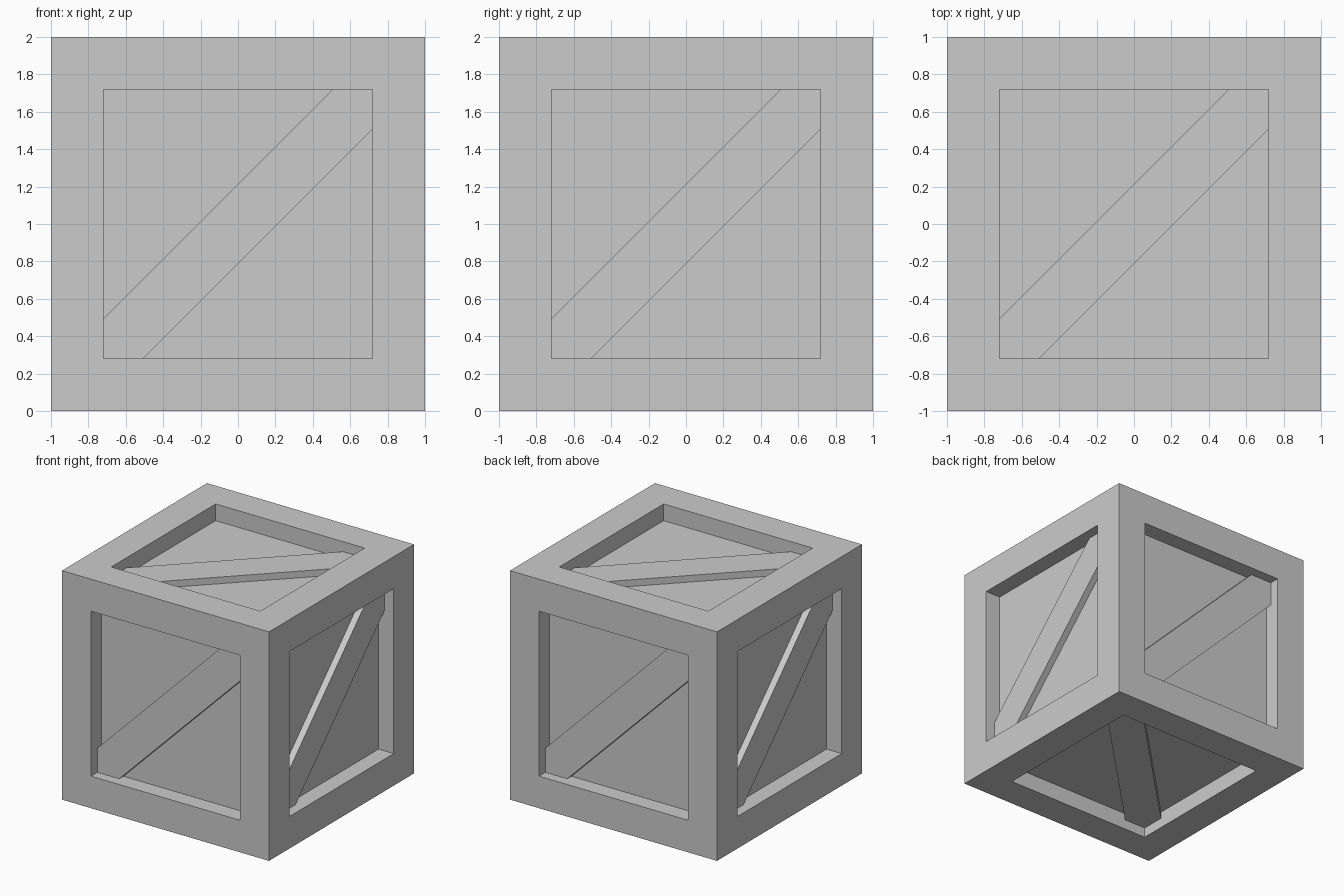
import bpy, bmesh
from math import radians
from mathutils import Matrix, Vector

if "Cube" in bpy.data.objects:
    bpy.data.objects.remove(bpy.data.objects["Cube"])

OPEN = 0.72      # half size of each panel opening
PANEL = 0.146    # panel depth below the frame
BRACE = 0.088    # brace face depth below the frame
CUT = 0.508      # where brace edges meet the opening


def make_object(name, bm):
    bmesh.ops.recalc_face_normals(bm, faces=bm.faces[:])
    mesh = bpy.data.meshes.new(name)
    bm.to_mesh(mesh)
    bm.free()
    obj = bpy.data.objects.new(name, mesh)
    obj.location.z = 1
    bpy.context.collection.objects.link(obj)
    return obj


# Crate body: cube with each side inset and sunk to leave a frame
bm = bmesh.new()
bmesh.ops.create_cube(bm, size=2)
sides = bm.faces[:]
bmesh.ops.inset_individual(bm, faces=sides, thickness=1 - OPEN, use_even_offset=True)
sunk = bmesh.ops.extrude_discrete_faces(bm, faces=sides)["faces"]
for f in sunk:
    f.normal_update()
    bmesh.ops.translate(bm, verts=f.verts[:], vec=-f.normal * PANEL)
make_object("crate_body", bm)


# Diagonal brace: six-sided plank fitted corner to corner in an opening
def brace(name, matrix):
    outline = [(-OPEN, -OPEN), (-CUT, -OPEN), (OPEN, CUT),
               (OPEN, OPEN), (CUT, OPEN), (-OPEN, -CUT)]
    bm = bmesh.new()
    face = bm.faces.new([bm.verts.new((u, v, 1 - PANEL)) for u, v in outline])
    ext = bmesh.ops.extrude_face_region(bm, geom=[face], use_keep_orig=True)["geom"]
    top = [g for g in ext if isinstance(g, bmesh.types.BMVert)]
    bmesh.ops.translate(bm, verts=top, vec=Vector((0, 0, PANEL - BRACE)))
    bmesh.ops.transform(bm, matrix=matrix, verts=bm.verts[:])
    make_object(name, bm)


# Four upright sides, then top and its mirror image underneath
upright = Matrix.Rotation(radians(90), 4, 'X')
for i, side in enumerate(("front", "right", "back", "left")):
    brace(side + "_brace", Matrix.Rotation(radians(90 * i), 4, 'Z') @ upright)
brace("top_brace", Matrix.Identity(4))
brace("bottom_brace", Matrix.Diagonal((1, 1, -1, 1)))
